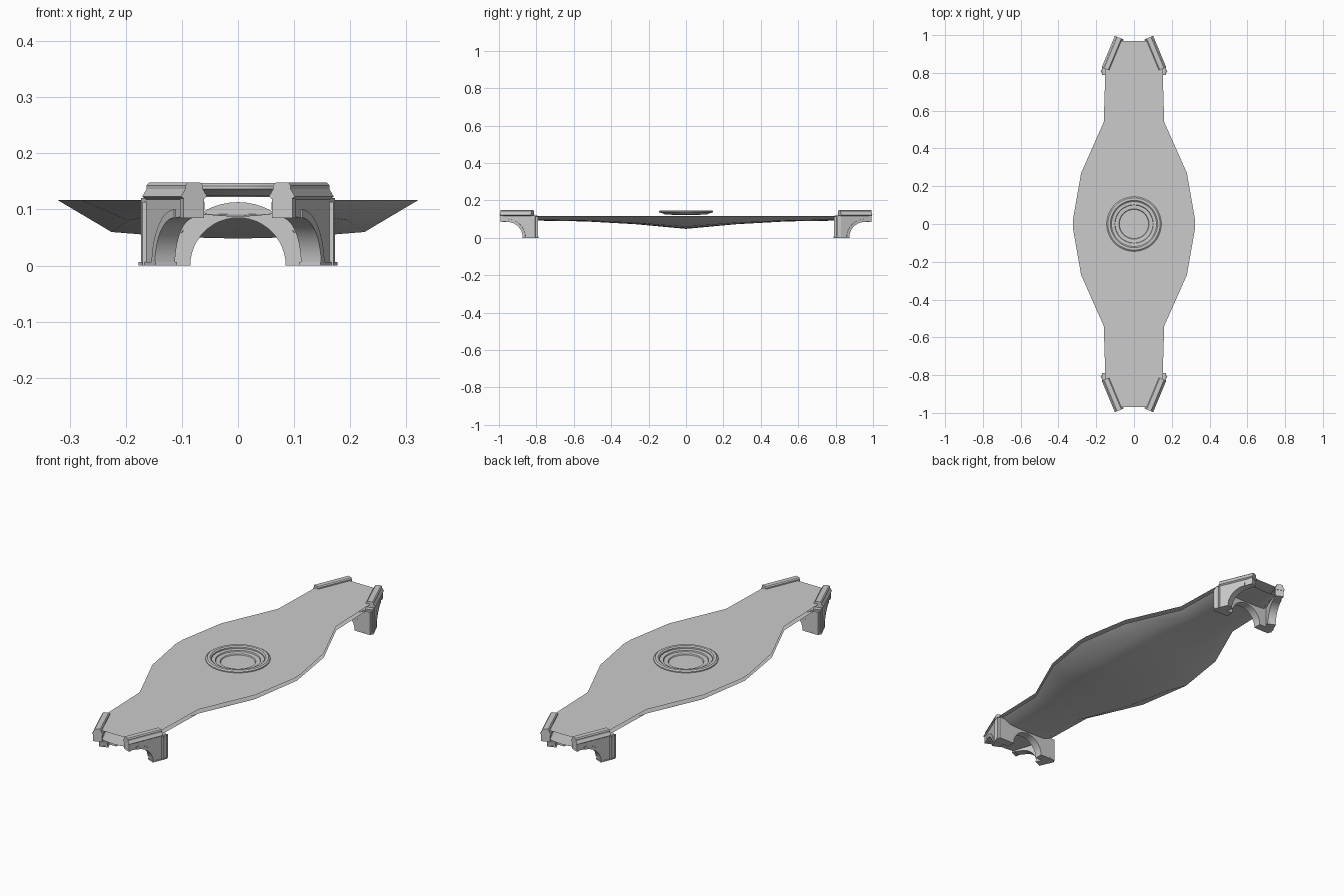
import bpy, bmesh, math
from mathutils import Vector, Matrix

if "Cube" in bpy.data.objects:
    bpy.data.objects.remove(bpy.data.objects["Cube"])


def finish(name, bm, mirror=(False, False), angle=None):
    bmesh.ops.remove_doubles(bm, verts=bm.verts, dist=1e-5)
    bmesh.ops.recalc_face_normals(bm, faces=bm.faces)
    me = bpy.data.meshes.new(name)
    bm.to_mesh(me)
    bm.free()
    ob = bpy.data.objects.new(name, me)
    bpy.context.collection.objects.link(ob)
    if any(mirror):
        m = ob.modifiers.new("mirror", 'MIRROR')
        m.use_axis = (mirror[0], mirror[1], False)
        m.use_mirror_merge = False
    if angle:
        bpy.ops.object.select_all(action='DESELECT')
        ob.select_set(True)
        bpy.context.view_layer.objects.active = ob
        bpy.ops.object.shade_smooth_by_angle(angle=math.radians(angle))
    return ob


def prism(name, pts, a, b, to_world, mirror, angle=None):
    """Extrude the 2D profile from a to b; to_world(p, q, t) places it."""
    bm = bmesh.new()
    f = bm.faces.new([bm.verts.new(to_world(p, q, a)) for p, q in pts])
    shift = Vector(to_world(0, 0, b)) - Vector(to_world(0, 0, a))
    r = bmesh.ops.extrude_face_region(bm, geom=[f], use_keep_orig=True)
    bmesh.ops.translate(bm, vec=shift,
                        verts=[v for v in r['geom'] if isinstance(v, bmesh.types.BMVert)])
    return finish(name, bm, mirror, angle)


DECK_Z, RIM_Z = 0.137, 0.117

# Central deck panel, a thin sheet with a round opening
half = [(0.16, -0.54), (0.28, -0.27), (0.322, -0.03), (0.322, 0.03), (0.28, 0.27), (0.16, 0.54)]
outline = half + [(-x, -y) for x, y in half]
hole = [(0.13 * math.cos(i * math.tau / 48), 0.13 * math.sin(i * math.tau / 48)) for i in range(48)]
bm = bmesh.new()
for loop in (outline, hole):
    vs = [bm.verts.new((x, y, DECK_Z)) for x, y in loop]
    for i, v in enumerate(vs):
        bm.edges.new((v, vs[i - 1]))
bmesh.ops.triangle_fill(bm, use_beauty=True, edges=bm.edges[:])
finish("deck_center", bm)

# End deck panels
bm = bmesh.new()
rows = [(0.54, 0.16), (0.80, 0.152), (0.83, 0.15), (0.97, 0.09)]
for (y0, x0), (y1, x1) in zip(rows, rows[1:]):
    bm.faces.new([bm.verts.new((x, y, DECK_Z)) for x, y in
                  ((-x0, y0), (x0, y0), (x1, y1), (-x1, y1))])
finish("deck_end", bm, (False, True))

# Belly shell lofted under the deck: (y, half width, lowest z)
stations = [(0, 0.322, 0.048), (0.27, 0.28, 0.073), (0.54, 0.16, 0.088),
            (0.80, 0.152, 0.092), (0.83, 0.15, 0.091), (0.97, 0.09, 0.087)]
stations = [(-y, w, z) for y, w, z in stations[:0:-1]] + stations
section = [(1, 0), (0.7, 0.83), (0.35, 0.96), (0, 1), (-0.35, 0.96), (-0.7, 0.83), (-1, 0)]
bm = bmesh.new()
grid = [[bm.verts.new((w * s, y, RIM_Z + (z - RIM_Z) * d)) for s, d in section]
        for y, w, z in stations]
for r0, r1 in zip(grid, grid[1:]):
    for i in range(len(section) - 1):
        bm.faces.new((r0[i], r0[i + 1], r1[i + 1], r1[i]))
finish("belly", bm, angle=80)

# Stepped round dish, lathed
prof = [(0.112, 0.124), (0.128, 0.132), (0.145, 0.136), (0.145, 0.142), (0.138, 0.147), (0.125, 0.147),
        (0.119, 0.142), (0.119, 0.135), (0.102, 0.134), (0.100, 0.128), (0.080, 0.127),
        (0.077, 0.122), (0, 0.122)]
bm = bmesh.new()
vs = [bm.verts.new((r, 0, z)) for r, z in prof]
es = [bm.edges.new(p) for p in zip(vs, vs[1:])]
bmesh.ops.spin(bm, geom=vs + es, cent=(0, 0, 0), axis=(0, 0, 1), angle=math.tau, steps=48)
finish("center_dish", bm, angle=35)

# Slanted side brackets: u runs along the bracket, t across it
ORIGIN = Vector((0.156, 0.80, 0))
U = Vector((-0.385, 0.923, 0)).normalized()
T = Vector((U.y, -U.x, 0))
BOTH = (True, True)


def along(u, z, t):
    return ORIGIN + U * u + T * t + Vector((0, 0, z))


def across(t, z, u):
    return along(u, z, t)


curve = [(0.16 - 0.09 * math.cos(a), 0.085 * math.sin(a))
         for a in (i * math.pi / 20 for i in range(11))]
prism("side_bracket", [(0, 0)] + curve + [(0.195, 0.088), (0.195, 0.12), (0, 0.12)],
      -0.018, 0.018, along, BOTH, 30)

# Raised arch moulding on the outer face
ring = [(0.16 - 0.105 * math.cos(a), 0.1 * math.sin(a))
        for a in (i * math.pi / 20 for i in range(11))]
prism("bracket_moulding", curve + ring[::-1], 0.016, 0.021, along, BOTH, 30)

# Cap rail on each bracket
cap = [(-0.018, 0.118), (0.018, 0.118), (0.025, 0.123), (0.017, 0.136), (0.017, 0.143),
       (0.012, 0.148), (-0.012, 0.148), (-0.017, 0.143), (-0.017, 0.136), (-0.025, 0.123)]
prism("cap_rail", cap, 0.022, 0.202, across, BOTH)
prism("end_block", [(-0.02, 0.085), (0.02, 0.085), (0.02, 0.12), (-0.02, 0.12)],
      0.185, 0.2, across, BOTH)

# Foot plates
prism("foot_plate", [(-0.021, 0), (0.021, 0), (0.021, 0.006), (-0.021, 0.006)],
      -0.004, 0.073, across, BOTH)


# Cross arch joining the legs at each end
def cross(x, z, y):
    return Vector((x, y, z))


def arc(rx, rz):
    return [(-rx * math.cos(i * math.pi / 24), rz * math.sin(i * math.pi / 24)) for i in range(25)]


prism("cross_arch", arc(0.085, 0.085) + arc(0.117, 0.113)[::-1], 0.79, 0.83, cross,
      (False, True), 30)
prism("leg_column", [(0.11, 0), (0.17, 0), (0.17, 0.113), (0.06, 0.113), (0.06, 0.1), (0.1, 0.06)],
      0.79, 0.83, cross, BOTH)
